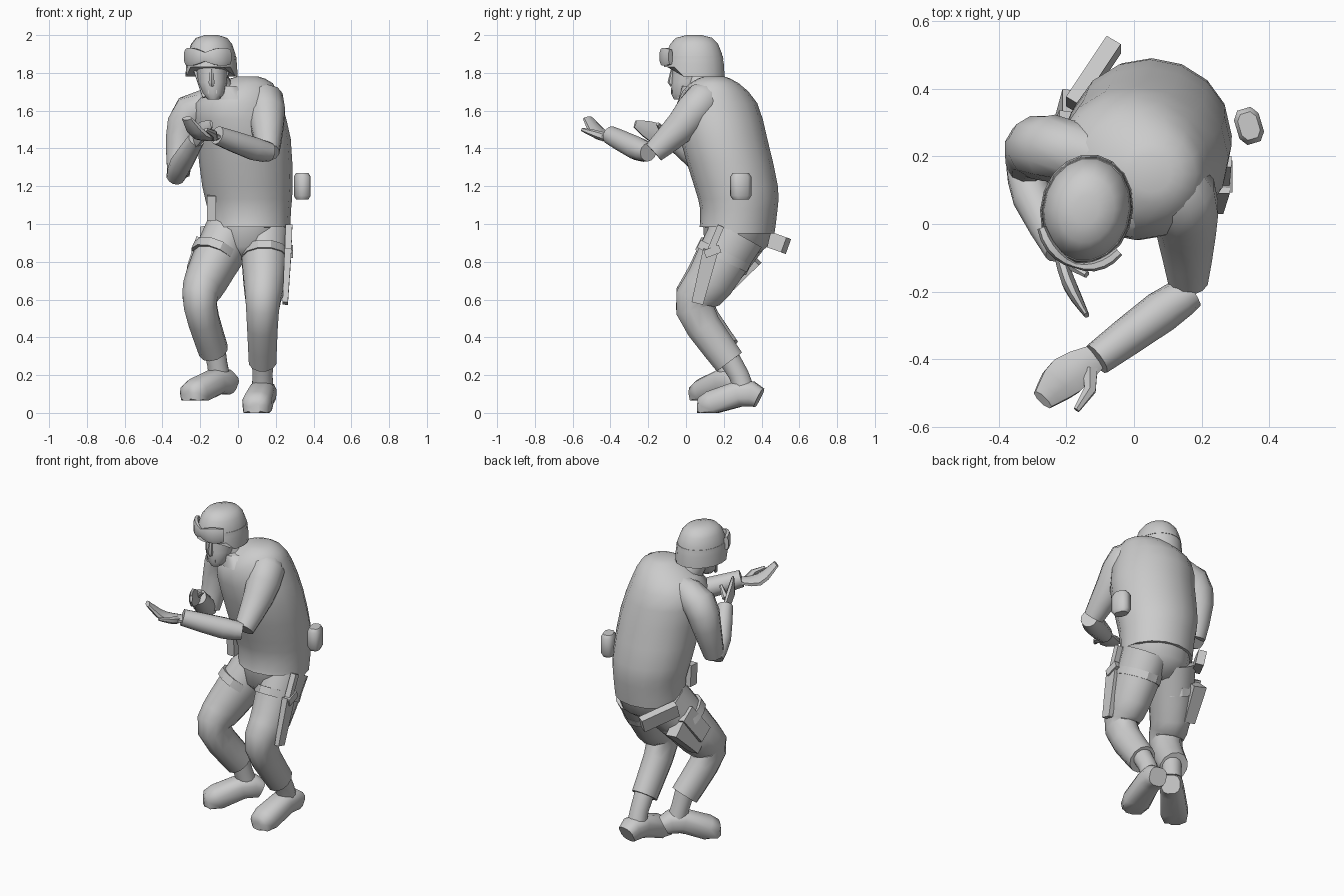
import bpy, bmesh, math
from math import sin, cos
from mathutils import Vector, Matrix

cube = bpy.data.objects.get("Cube")
if cube:
    bpy.data.objects.remove(cube, do_unlink=True)

SIDEWAYS = Vector((1, 0, 0))
UPWARD = Vector((0, 0, 1))
DIAGONAL = Vector((1, -1, 0))

grey = bpy.data.materials.new("plain grey")
grey.use_nodes = True
grey.diffuse_color = (.6, .6, .6, 1)
grey.node_tree.nodes["Principled BSDF"].inputs["Base Color"].default_value = grey.diffuse_color


def finish(name, bm, angle):
    """Turn a bmesh into a shaded, coloured object."""
    bmesh.ops.recalc_face_normals(bm, faces=bm.faces)
    mesh = bpy.data.meshes.new(name)
    bm.to_mesh(mesh)
    bm.free()
    mesh.materials.append(grey)
    part = bpy.data.objects.new(name, mesh)
    bpy.context.collection.objects.link(part)
    bpy.ops.object.select_all(action="DESELECT")
    part.select_set(True)
    bpy.context.view_layer.objects.active = part
    bpy.ops.object.shade_smooth_by_angle(angle=math.radians(angle))


def refine(rings, steps):
    """Add rings between the given ones along a smooth curve."""
    points = [Vector(ring) for ring in rings]
    result = []
    for i in range(len(points) - 1):
        before, start, end, after = (points[min(max(i + k, 0), len(points) - 1)] for k in range(-1, 3))
        for step in range(steps):
            t = step / steps
            bend = (before * 2 - start * 5 + end * 4 - after) * t * t
            twist = (start * 3 - before - end * 3 + after) * t ** 3
            result.append(start + ((end - before) * t + bend + twist) / 2)
    return result + [points[-1]]


def loft(name, rings, sides=12, steps=1, squash=1, across=SIDEWAYS, level=False,
         power=1, place=None, edit=None, angle=50):
    """Skin rings of (x, y, z, radius), either level or square to their path."""
    bm = bmesh.new()
    rings = refine(rings, steps)
    centres = [ring.to_3d() for ring in rings]
    loops = []
    for i, centre in enumerate(centres):
        along = UPWARD
        if not level:
            along = (centres[min(i + 1, len(rings) - 1)] - centres[max(i - 1, 0)]).normalized()
        u = (across - along * across.dot(along)).normalized() * rings[i][3]
        v = along.cross(u) * squash
        loop = []
        for k in range(sides):
            turn = math.tau * (k + .5) / sides
            c, s = (math.copysign(abs(q) ** power, q) for q in (cos(turn), sin(turn)))
            loop.append(bm.verts.new(centre + u * c + v * s))
        loops.append(loop)
    for low, high in zip(loops, loops[1:]):
        for k in range(sides):
            bm.faces.new((low[k - 1], low[k], high[k], high[k - 1]))
    bm.faces.new(loops[0])
    bm.faces.new(loops[-1])
    if edit:
        for vert in bm.verts:
            edit(vert.co)
    if place:
        bm.transform(place)
    finish(name, bm, angle)


def block(name, start, end, radius, squash=1, taper=1, sides=4, across=SIDEWAYS):
    """Straight box or rod between two points."""
    loft(name, [(*start, radius), (*end, radius * taper)], sides, squash=squash, across=across, angle=30)


# Torso turned a little to the right, its hem higher in front
def lift_hem(co):
    if co.y < .25:
        co.z = max(co.z, .985)


shoulders = Vector((1, -.2, 0))
loft("torso", [(.06, .27, .95, .215), (.06, .28, 1.08, .222), (.05, .265, 1.2, .24), (.03, .2, 1.45, .25),
               (0, .165, 1.64, .23), (.045, .15, 1.745, .14), (.05, .15, 1.78, .06)],
     sides=16, steps=2, squash=.92, across=shoulders, level=True, edit=lift_hem)
loft("hips", [(.04, .25, .81, .09), (.05, .265, .88, .185), (.06, .275, 1, .205)],
     sides=16, squash=.92, level=True)
loft("collar", [(-.02, .1, 1.66, .14), (-.07, .07, 1.73, .09)], across=shoulders, level=True)

# Legs from hip to trouser cuff
loft("left_leg", [(.14, .27, .95, .135), (.14, .13, .7, .115), (.13, .045, .55, .09), (.13, .23, .27, .075)],
     steps=3, squash=1.15)
loft("right_leg", [(-.04, .28, .95, .14), (-.17, .12, .7, .115), (-.2, .045, .57, .09), (-.13, .2, .33, .08)],
     steps=3, squash=1.15)
loft("left_ankle", [(.13, .21, .32, .06), (.13, .28, .2, .055), (.13, .32, .08, .06)])
loft("right_ankle", [(-.13, .18, .38, .06), (-.11, .21, .26, .055), (-.09, .24, .14, .06)])


# Boots with flat soles, the right one lifted and turned out
def flatten_sole(co):
    co.z = max(co.z, 0)


for name, spot, turn in (("left_boot", (.115, .22, 0), -10), ("right_boot", (-.16, .16, .065), -45)):
    place = Matrix.Translation(spot) @ Matrix.Rotation(math.radians(turn), 4, "Z")
    loft(name, [(0, .17, .08, .055), (0, .13, .1, .068), (0, .06, .1, .07), (0, -.08, .04, .08),
                (0, -.14, .02, .065), (0, -.16, .02, .03)], power=.75, place=place, edit=flatten_sole)

# Arms, both bent at the elbow
loft("left_upper_arm", [(.08, .17, 1.67, .07), (.14, .09, 1.65, .105), (.155, -.02, 1.52, .09),
                        (.16, -.17, 1.38, .06)], steps=2)
loft("left_forearm", [(.17, -.2, 1.38, .05), (.08, -.26, 1.4, .063), (-.11, -.4, 1.47, .05)], steps=2)
loft("right_upper_arm", [(-.1, .2, 1.64, .08), (-.25, .225, 1.59, .1), (-.3, .22, 1.45, .085),
                         (-.315, .17, 1.26, .06)], steps=2)
loft("right_forearm", [(-.33, .18, 1.25, .05), (-.3, .08, 1.32, .06), (-.22, -.08, 1.45, .045)], steps=2)

# Hands: open palms with curled fingers and a thumb
loft("left_hand", [(-.09, -.38, 1.46, .035), (-.2, -.45, 1.47, .065), (-.27, -.52, 1.56, .035)],
     sides=8, steps=3, squash=.4, across=DIAGONAL)
loft("left_thumb", [(-.13, -.43, 1.46, .025), (-.13, -.49, 1.48, .02), (-.17, -.55, 1.5, .01)], sides=6)
loft("right_hand", [(-.23, -.06, 1.43, .035), (-.19, -.18, 1.49, .055), (-.14, -.27, 1.53, .02)],
     sides=8, steps=3, squash=.4, across=UPWARD)
loft("right_thumb", [(-.2, -.11, 1.48, .02), (-.14, -.15, 1.53, .01)], sides=6)

# Neck and head
loft("neck", [(-.06, .11, 1.62, .08), (-.12, .06, 1.77, .068)])
loft("head", [(-.13, -.03, 1.66, .03), (-.13, -.01, 1.69, .06), (-.135, .01, 1.75, .077), (-.14, .03, 1.87, .085)],
     squash=1.15, across=shoulders, level=True)
loft("nose", [(-.14, -.07, 1.82, .01), (-.14, -.08, 1.75, .018), (-.14, -.07, 1.735, .015)], sides=6)
block("mouth", (-.16, -.065, 1.7), (-.11, -.065, 1.7), .012, across=UPWARD)


# Domed helmet whose rim rises over the brow
def raise_brow(co):
    if co.y < -.03:
        co.z = max(co.z, 1.83)


crown = Vector((-.14, .043, 1.78))
dome = [(crown.x, crown.y, crown.z + .22 * sin(t * .3), .137 * cos(t * .3) ** .5) for t in range(6)]
loft("helmet", dome, sides=18, squash=1.2, across=shoulders, level=True, edit=raise_brow)
loft("helmet_band", [(*crown.xy, 1.87, .132), (*crown.xy, 1.89, .129)], sides=18, squash=1.2,
     across=shoulders, level=True, angle=30)

# Goggles curve round the front, with two lenses and a dip at the nose
lenses = []
for i in range(-5, 6):
    bend = i / 5
    turn = bend - .25
    lenses.append((crown.x + .14 * sin(turn), crown.y - .17 * cos(turn), 1.885, .025 + .025 * abs(sin(bend * 2.4))))
loft("goggles", lenses, sides=8, squash=.35, across=UPWARD, power=.7)
for side, name in ((-1, "right_chin_strap"), (1, "left_chin_strap")):
    block(name, (crown.x + side * .09, .03, 1.82), (crown.x + side * .04, -.04, 1.67), .01)

# Belt pouches
loft("hip_pouch", [(.34, .29, 1.13, .03), (.34, .29, 1.15, .04), (.34, .29, 1.25, .04), (.34, .29, 1.27, .03)],
     sides=8, squash=1.4, across=Vector((1, .3, 0)), level=True, power=.7)
block("front_pouch", (-.14, .16, 1.02), (-.14, .15, 1.15), .035, squash=1.3)

# Sheathed blade on the left thigh
block("sheath", (.25, .06, .58), (.265, .13, .86), .02, squash=2.2, taper=1.3)
block("sheath_handle", (.265, .13, .86), (.27, .185, .99), .025)
block("sheath_guard", (.27, .1, .84), (.27, .18, .87), .03)

# Holster on the right thigh, grip pointing back and down
block("holster", (-.22, .2, .67), (-.17, .35, .83), .05, squash=1.4, taper=1.2)
block("holster_plate", (-.25, .18, .74), (-.2, .29, .9), .03, squash=2.5)
block("holster_grip", (-.18, .35, .95), (-.06, .53, .885), .035, squash=1.7)

# Bands round the thighs
block("left_thigh_strap", (.14, .19, .81), (.14, .21, .85), .13, squash=1.17, sides=12)
block("right_thigh_strap", (-.128, .19, .81), (-.11, .21, .85), .133, squash=1.17, sides=12)
